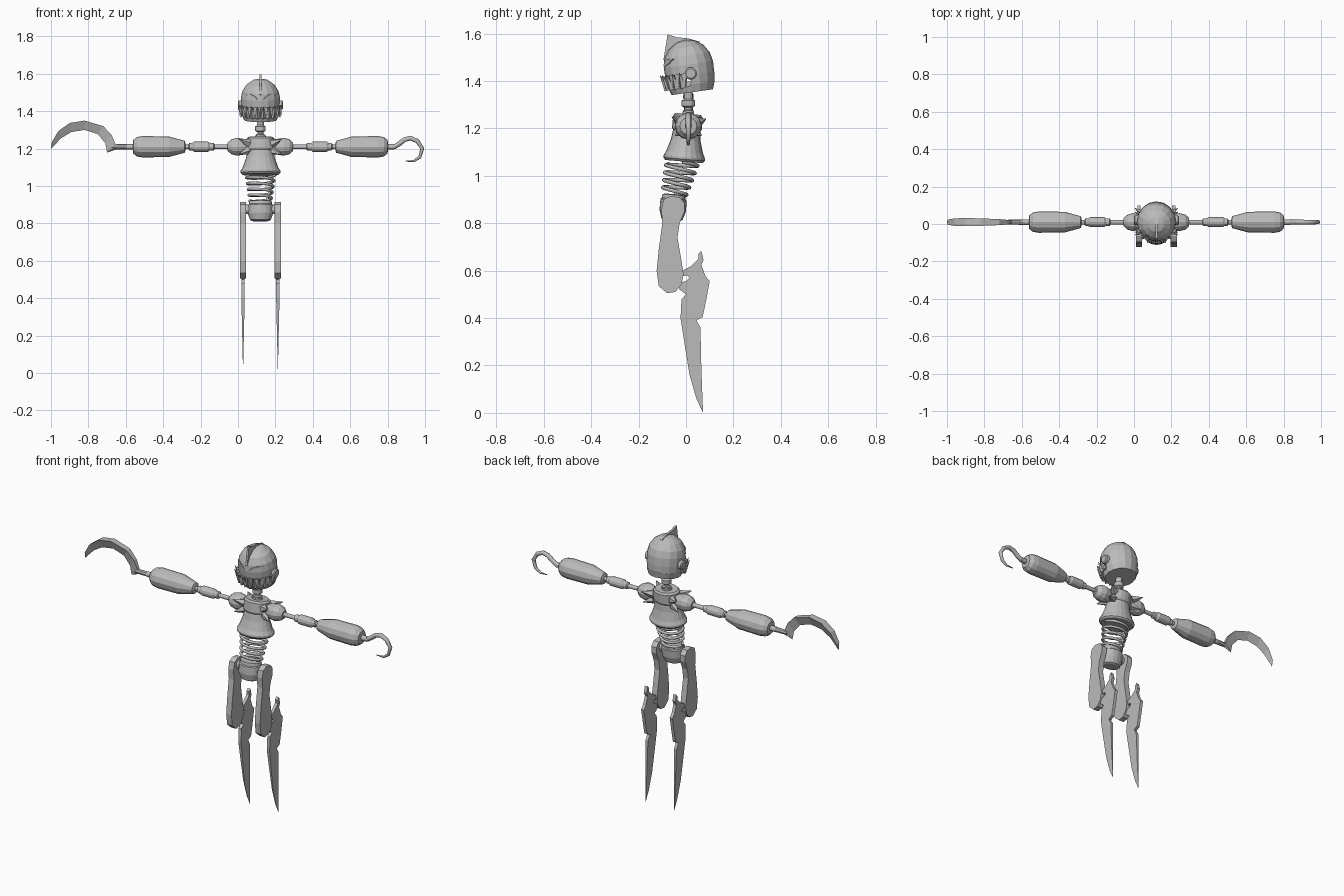
import bpy, bmesh, math
from mathutils import Matrix, Vector

default = bpy.data.objects.get("Cube")
if default:
    bpy.data.objects.remove(default, do_unlink=True)

grey = bpy.data.materials.new("plain_grey")
grey.use_nodes = True
colour = (0.5, 0.5, 0.5, 1)
grey.diffuse_color = colour
grey.node_tree.nodes["Principled BSDF"].inputs["Base Color"].default_value = colour

MID = 0.12      # the body stands off-centre because the arms differ in length
DEPTH = 0.01    # shared depth of neck, arms and blades
ARM_Z = 1.21


def add_object(name, bm, place=Matrix()):
    bmesh.ops.remove_doubles(bm, verts=bm.verts, dist=0.0001)
    bmesh.ops.recalc_face_normals(bm, faces=bm.faces)
    mesh = bpy.data.meshes.new(name)
    bm.to_mesh(mesh)
    bm.free()
    mesh.transform(place)
    mesh.materials.append(grey)
    ob = bpy.data.objects.new(name, mesh)
    bpy.context.collection.objects.link(ob)
    return ob


def loft(bm, rings):
    """Skin a row of closed vertex rings and cap both ends."""
    rows = [[bm.verts.new(p) for p in ring] for ring in rings]
    for low, high in zip(rows, rows[1:]):
        for i in range(len(low)):
            j = (i + 1) % len(low)
            bm.faces.new((low[i], low[j], high[j], high[i]))
    bm.faces.new(rows[0])
    bm.faces.new(rows[-1])


def lathe(name, profile, loc, rot=Matrix(), squash=1, sides=16, arc=math.tau):
    """Turn (radius, height) pairs about the local z axis."""
    bm = bmesh.new()
    count = sides if arc == math.tau else sides + 1
    angles = [arc * i / sides for i in range(count)]
    loft(bm, [[(max(r, 0.001) * math.cos(a), max(r, 0.001) * squash * math.sin(a), h)
               for a in angles] for r, h in profile])
    return add_object(name, bm, Matrix.Translation(loc) @ rot)


def prism(name, outline, x, half, taper=lambda z: 1):
    """Thicken a (y, z) outline sideways."""
    bm = bmesh.new()
    loft(bm, [[(x + s * half * taper(z), y, z) for y, z in outline] for s in (-1, 1)])
    return add_object(name, bm)


def tube(name, points, radius, thin=lambda t: 1):
    """Sweep a round wire along a path."""
    curve = bpy.data.curves.new(name, 'CURVE')
    curve.dimensions = '3D'
    curve.bevel_depth = radius
    curve.bevel_resolution = 2
    curve.use_fill_caps = True
    line = curve.splines.new('POLY')
    line.points.add(len(points) - 1)
    for i, p in enumerate(points):
        line.points[i].co = (*p, 1)
        line.points[i].radius = thin(i / (len(points) - 1))
    source = bpy.data.objects.new(name + "_path", curve)
    bm = bmesh.new()
    bm.from_mesh(bpy.data.meshes.new_from_object(source))
    bpy.data.objects.remove(source)
    return add_object(name, bm)


def spike(name, base, tip, radius, sides=4):
    base, tip = Vector(base), Vector(tip)
    turn = (tip - base).to_track_quat('Z', 'Y').to_matrix().to_4x4()
    return lathe(name, [(radius, 0), (0, (tip - base).length)], base, turn, sides=sides)


# Head: cranium, open mouth with a rear throat, and lower jaw
head_at = Vector((MID, DEPTH, 1.47))
nod = Matrix.Rotation(math.radians(8), 4, 'X')
lathe("cranium", [(0, .105), (.04, .097), (.075, .073), (.097, .038), (.105, 0),
                  (.104, -.045), (0, -.045)], head_at, nod)
lathe("throat", [(.104, -.045), (.098, -.09)], head_at, nod, sides=8, arc=math.pi)
lathe("jaw", [(0, -.085), (.1, -.085), (.088, -.118), (0, -.118)], head_at, nod)


def at_head(angle, radius, height):
    p = Vector((radius * math.sin(angle), -radius * math.cos(angle), height))
    return head_at + nod @ p


# Interlocking teeth around the front half of the mouth
for i in range(-5, 6):
    a = i * 0.27
    spike("upper_tooth", at_head(a, .103, -.038), at_head(a, .114, -.09), .017)
    if i < 5:
        b = a + 0.135
        spike("lower_tooth", at_head(b, .1, -.092), at_head(b, .126, -.03), .017)

# Slanted eye rims that follow the skull
leaf = [(.018, -.012), (.03, .004), (.055, .017), (.082, .018), (.068, 0), (.04, -.013)]
for side in (-1, 1):
    bm = bmesh.new()
    bm.faces.new([bm.verts.new((MID + side * u, DEPTH - math.sqrt(.107 ** 2 - u * u - v * v),
                                1.475 + v)) for u, v in leaf])
    bmesh.ops.inset_individual(bm, faces=bm.faces[:], thickness=.004, depth=0)
    rim = add_object("eye_rim", bm)
    rim.modifiers.new("thickness", 'SOLIDIFY').thickness = .008

    # Ear discs and jaw pivots
    out = Matrix.Rotation(side * math.pi / 2, 4, 'Y')
    lathe("ear_disc", [(.026, .085), (.026, .115), (.02, .12)], (MID, .02, 1.432), out)
    lathe("jaw_pivot", [(.012, .085), (.012, .106)], (MID, .01, 1.388), out, sides=8)

# Head crest
prism("crest", [(-.095, 1.49), (-.085, 1.55), (-.078, 1.597), (-.04, 1.585), (.01, 1.58),
                (.06, 1.566), (.03, 1.54), (-.05, 1.53), (-.08, 1.48)], MID, .006)

# Neck beads and torso
lathe("neck", [(.018, 1.36), (.018, 1.325), (.028, 1.318), (.028, 1.295), (.016, 1.288),
               (.016, 1.28), (.023, 1.275), (.02, 1.25)], (MID, DEPTH, 0), sides=12)
lean = Matrix.Rotation(math.radians(-5), 4, 'X')
lathe("torso", [(.03, .11), (.03, .1), (.065, .102), (.075, .093), (.077, .04), (.07, .03),
                (.077, -.01), (.095, -.06), (.107, -.08), (.107, -.09), (.097, -.1)],
      (MID, 0, 1.16), lean, .82, 20)

# Waist spring, narrowing towards the hips
coil = []
STEPS = 100
for i in range(STEPS + 1):
    t = i / STEPS
    a = t * 4.5 * math.tau
    r = .077 - .02 * t
    y = r * .88 * math.sin(a)
    coil.append((MID + r * math.cos(a), -.015 - .035 * t + y, 1.06 - .14 * t - .15 * y))
tube("waist_spring", coil, .008)

# Pelvis
lathe("pelvis", [(.04, .055), (.06, .052), (.062, .035), (.068, .03), (.068, -.015),
                 (.055, -.05), (.045, -.055)], (MID, -.055, .868), lean, .82)

# Limb outlines
thigh = [(-.095, .9), (-.065, .915), (-.027, .91), (-.006, .885), (-.006, .85), (-.027, .8),
         (-.036, .74), (-.023, .665), (-.01, .585), (-.02, .54), (-.045, .51), (-.08, .505),
         (-.115, .535), (-.124, .6), (-.115, .69), (-.1, .8), (-.104, .86)]
shin = [(-.027, .52), (-.027, .55), (0, .556), (.015, .57), (.006, .58), (-.015, .577),
        (-.015, .6), (.023, .62), (.053, .65), (.052, .67), (.065, .683), (.074, .645),
        (.065, .624), (.082, .577), (.1, .556), (.086, .48), (.07, .404), (.044, .39),
        (.061, .36), (.065, .18), (.072, 0), (.044, .06), (.015, .16), (-.006, .29),
        (-.023, .4), (-.019, .48), (0, .5)]

for side in (-1, 1):
    # Legs
    prism("thigh", thigh, MID + side * .093, .017)
    prism("shin_blade", shin, MID + side * .093, .009, lambda z: min(1, z / .4))
    out = Matrix.Rotation(side * math.pi / 2, 4, 'Y')
    lathe("hip_pin", [(.025, .05), (.025, .08)], (MID, -.055, .875), out, sides=12)

    # Shoulder ball and the claws that grip it
    socket = (MID, DEPTH, ARM_Z)
    lathe("shoulder", [(.03, .06), (.043, .095), (.048, .125), (.04, .155), (.022, .175)],
          socket, out, sides=12)
    for y, z in ((.075, .03), (-.07, .04), (.055, -.04), (-.055, -.04)):
        spike("shoulder_claw", (MID + side * .065, DEPTH + y * .5, ARM_Z + z * .5),
              (MID + side * .115, DEPTH + y, ARM_Z + z), .024, 5)

    # Arm joints and forearm
    lathe("upper_arm", [(.012, .17), (.012, .245), (.02, .25), (.02, .27), (.027, .28),
                        (.027, .355), (.02, .365), (.02, .38), (.012, .385), (.012, .41)],
          socket, out, sides=12)
    lathe("forearm", [(.018, .4), (.032, .405), (.055, .49), (.057, .63), (.052, .66),
                      (.036, .68), (.015, .682), (.015, .715)], socket, out, sides=12)

# Sickle on the right arm: thick spine outside, sharp edge inside
lathe("sickle_shaft", [(.015, .68), (.013, .79)], (MID, DEPTH, ARM_Z),
      Matrix.Rotation(-math.pi / 2, 4, 'Y'), sides=8)
spine = [(-.655, 1.225), (-.676, 1.273), (-.72, 1.32), (-.82, 1.35), (-.9, 1.337),
         (-.96, 1.294), (-.995, 1.235), (-1, 1.2)]
edge = [(-.7, 1.18), (-.71, 1.23), (-.75, 1.278), (-.82, 1.3), (-.89, 1.289),
        (-.944, 1.257), (-.98, 1.22), (-1, 1.2)]
bm = bmesh.new()
loft(bm, [[(sx, DEPTH + w, sz), (sx, DEPTH - w, sz), (ex, DEPTH, ez)]
          for (sx, sz), (ex, ez), w in zip(spine, edge,
                                           (.01, .012, .016, .02, .022, .02, .014, .002))])
add_object("sickle_blade", bm)
prism_heel = spike("sickle_heel", (-.65, DEPTH, ARM_Z), (-.7, DEPTH, 1.18), .014)

# Hook on the left arm
hook = [(.8, 1.21), (.837, 1.21), (.865, 1.228), (.89, 1.248), (.922, 1.256), (.96, 1.24),
        (.985, 1.2), (.972, 1.155), (.94, 1.133), (.895, 1.133)]
tube("hook", [(x, DEPTH, z) for x, z in hook], .013, lambda t: 1 - .85 * t ** 4)
